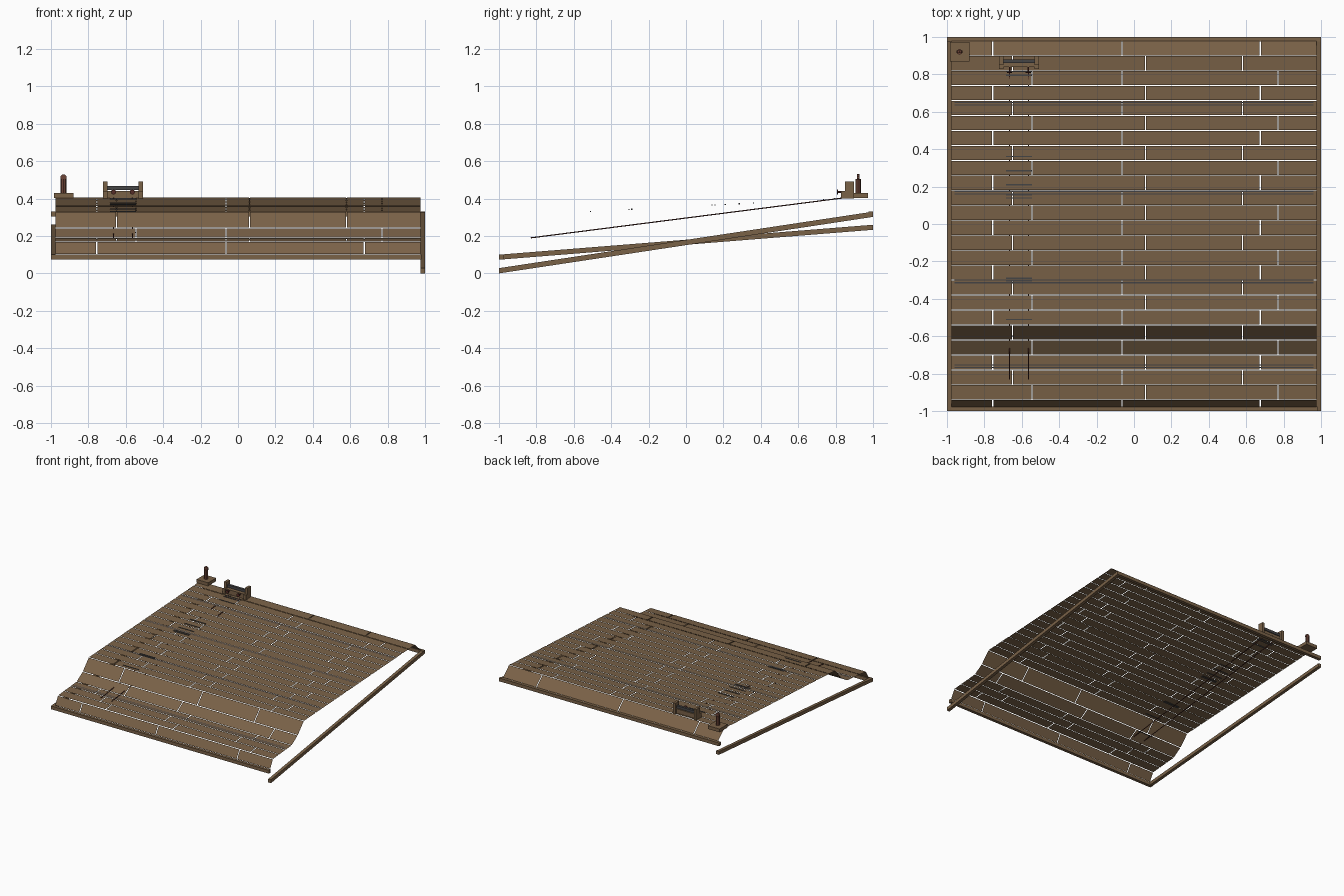
import bpy, bmesh, math
from mathutils import Vector

cube = bpy.data.objects.get("Cube")
if cube:
    bpy.data.objects.remove(cube, do_unlink=True)


def material(name, rgb):
    m = bpy.data.materials.new(name)
    m.use_nodes = True
    col = (*rgb, 1.0)
    m.diffuse_color = col
    m.node_tree.nodes["Principled BSDF"].inputs["Base Color"].default_value = col
    return m


WOOD = material("plank brown", (0.195, 0.122, 0.064))
IRON = material("dark iron", (0.06, 0.058, 0.06))
ROPE = material("dark red rope", (0.09, 0.025, 0.02))
RUST = material("rusty red", (0.15, 0.058, 0.038))


def finish(name, bm, mat):
    mesh = bpy.data.meshes.new(name)
    bm.to_mesh(mesh)
    bm.free()
    mesh.materials.append(mat)
    ob = bpy.data.objects.new(name, mesh)
    bpy.context.collection.objects.link(ob)
    return ob


def add_sheet(bm, x, y0, z0, y1, z1):
    """Single upward face spanning x, running from (y0, z0) to (y1, z1)."""
    return bm.faces.new([bm.verts.new(p) for p in (
        (x[0], y0, z0), (x[1], y0, z0), (x[1], y1, z1), (x[0], y1, z1))])


def slab(name, x, y, z, drop, mat):
    """Solid bar whose top runs from (y0, z0) to (y1, z1)."""
    bm = bmesh.new()
    top = add_sheet(bm, x, y[0], z[0], y[1], z[1])
    ext = bmesh.ops.extrude_face_region(bm, geom=[top], use_keep_orig=True)
    lower = [v for v in ext["geom"] if isinstance(v, bmesh.types.BMVert)]
    bmesh.ops.translate(bm, verts=lower, vec=(0, 0, -drop))
    bmesh.ops.recalc_face_normals(bm, faces=bm.faces)
    return finish(name, bm, mat)


def box(name, x, y, z, mat):
    return slab(name, x, y, (z[1], z[1]), z[1] - z[0], mat)


def rod(name, a, b, radius, mat, sides=6):
    a, b = Vector(a), Vector(b)
    bm = bmesh.new()
    bmesh.ops.create_cone(bm, cap_ends=True, segments=sides, radius1=radius,
                          radius2=radius, depth=(b - a).length)
    ob = finish(name, bm, mat)
    ob.location = (a + b) / 2
    ob.rotation_euler = (b - a).to_track_quat('Z', 'Y').to_euler()
    return ob


# Deck height along y
PROFILE = [(-0.98, 0.10), (-0.94, 0.17), (-0.70, 0.19), (-0.62, 0.242),
           (-0.54, 0.33), (0.82, 0.40), (0.90, 0.406), (0.98, 0.33)]


def deck_z(y):
    for (ya, za), (yb, zb) in zip(PROFILE, PROFILE[1:]):
        if y <= yb:
            return za + (zb - za) * (y - ya) / (yb - ya)
    return PROFILE[-1][1]


# Planked deck: staggered thin boards with narrow gaps
SEAMS = [(-0.755, 0.675), (-0.65, 0.58), (-0.545, 0.77)]
GAP = 0.002
edges = [0.98 - 0.08 * i for i in range(25)] + [-0.98]
bm = bmesh.new()
for row, (back, front) in enumerate(zip(edges, edges[1:])):
    left, right = SEAMS[row % 3]
    cuts = [-0.98, left, 0.062 if row % 2 else -0.064, right, 0.98]
    y0, y1 = front + GAP, back - GAP
    for xa, xb in zip(cuts, cuts[1:]):
        add_sheet(bm, (xa + 0.003, xb - 0.003), y0, deck_z(y0), y1, deck_z(y1))
finish("deck_planks", bm, WOOD)

# Edge beams and sloping side rails
box("front_beam", (-1, 0.98), (-1, -0.975), (0.073, 0.1), WOOD)
box("back_beam", (-1, 1), (0.975, 1), (0.303, 0.33), WOOD)
slab("low_front_rail", (0.975, 1), (-1, 1), (0.028, 0.33), 0.028, WOOD)
slab("high_front_rail", (-1, -0.975), (-1, 1), (0.1, 0.26), 0.027, WOOD)

# Paired iron strips across the deck
bm = bmesh.new()
for y in (0.643, 0.168, -0.307, -0.76):
    for yc in (y - 0.007, y + 0.007):
        y0, y1 = yc - 0.003, yc + 0.003
        add_sheet(bm, (-0.96, 0.96), y0, deck_z(y0) + 0.002, y1, deck_z(y1) + 0.002)
finish("deck_strips", bm, IRON)

# Ladder rungs breaking through the deck
for y in (0.815, 0.795, 0.735, 0.36, 0.285, 0.21, 0.155, 0.14, -0.29, -0.305, -0.51):
    z = deck_z(y) + 0.003
    box("ladder_rung", (-0.685, -0.545), (y - 0.003, y + 0.003), (z - 0.006, z), IRON)

# Two straight ropes passing under the deck, with an end rung
for x in (-0.665, -0.565):
    rod("ladder_rope", (x, 0.83, 0.402), (x, -0.83, 0.19), 0.003, ROPE)
rod("lower_rung", (-0.685, -0.6, 0.219), (-0.545, -0.6, 0.219), 0.003, IRON)

# Rope bracket on the back edge
for x in (-0.71, -0.52):
    box("bracket_post", (x - 0.011, x + 0.011), (0.85, 0.897), (0.4, 0.49), WOOD)
    box("bracket_foot", (x - 0.011, x + 0.011), (0.83, 0.85), (0.4, 0.44), WOOD)
box("bracket_board", (-0.7, -0.53), (0.84, 0.88), (0.402, 0.44), WOOD)
box("bracket_bar", (-0.7, -0.53), (0.86, 0.88), (0.445, 0.466), IRON)
for x in (-0.665, -0.565):
    rod("bracket_peg", (x, 0.86, 0.435), (x, 0.81, 0.435), 0.005, ROPE)
    rod("peg_head", (x, 0.812, 0.435), (x, 0.806, 0.435), 0.014, ROPE, 8)

# Mooring post with a flat round head
box("post_base", (-0.985, -0.88), (0.868, 0.972), (0.403, 0.43), WOOD)
rod("mooring_post", (-0.933, 0.92, 0.43), (-0.933, 0.92, 0.505), 0.015, RUST, 8)
rod("post_head", (-0.933, 0.913, 0.512), (-0.933, 0.927, 0.512), 0.018, RUST, 10)
